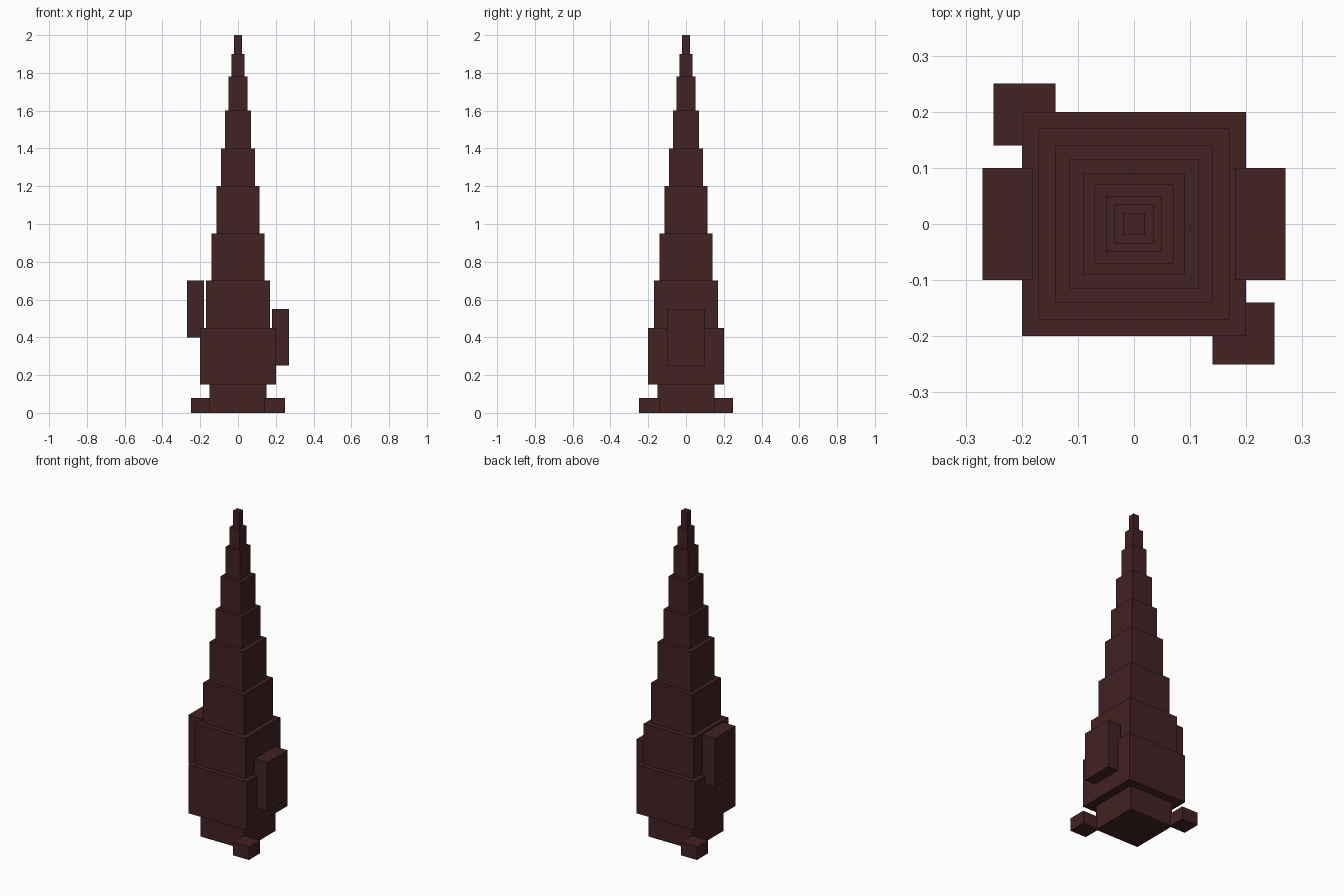
import bpy
import bmesh

cube = bpy.data.objects.get("Cube")
if cube:
    bpy.data.objects.remove(cube, do_unlink=True)

# Single dark maroon material
COLOUR = (0.054, 0.0160, 0.0170, 1.0)
maroon = bpy.data.materials.new("dark_maroon")
maroon.use_nodes = True
maroon.diffuse_color = COLOUR
bsdf = maroon.node_tree.nodes["Principled BSDF"]
bsdf.inputs["Base Color"].default_value = COLOUR
bsdf.inputs["Roughness"].default_value = 0.8


def box(name, low, high):
    """Axis-aligned box between two corners."""
    bm = bmesh.new()
    bmesh.ops.create_cube(bm, size=1)
    for v in bm.verts:
        v.co = [l + (c + 0.5) * (h - l) for l, h, c in zip(low, high, v.co)]
    mesh = bpy.data.meshes.new(name)
    bm.to_mesh(mesh)
    bm.free()
    mesh.materials.append(maroon)
    obj = bpy.data.objects.new(name, mesh)
    bpy.context.collection.objects.link(obj)
    return obj


# Stepped tower: half width and top height of each tier
tiers = [
    (0.15, 0.15), (0.20, 0.45), (0.17, 0.70), (0.14, 0.95), (0.115, 1.20),
    (0.09, 1.40), (0.07, 1.60), (0.05, 1.78), (0.035, 1.90), (0.02, 2.00),
]
bottom = 0.0
for i, (w, top) in enumerate(tiers):
    name = "tower_base" if i == 0 else f"tower_tier_{i}"
    box(name, (-w, -w, bottom), (w, w, top))
    bottom = top

# Side slabs at staggered heights
box("left_side_slab", (0.18, -0.10, 0.25), (0.27, 0.10, 0.55))
box("right_side_slab", (-0.27, -0.10, 0.40), (-0.18, 0.10, 0.70))

# Corner feet on one diagonal
box("front_left_foot", (0.14, -0.25, 0.0), (0.25, -0.14, 0.08))
box("back_right_foot", (-0.25, 0.14, 0.0), (-0.14, 0.25, 0.08))
